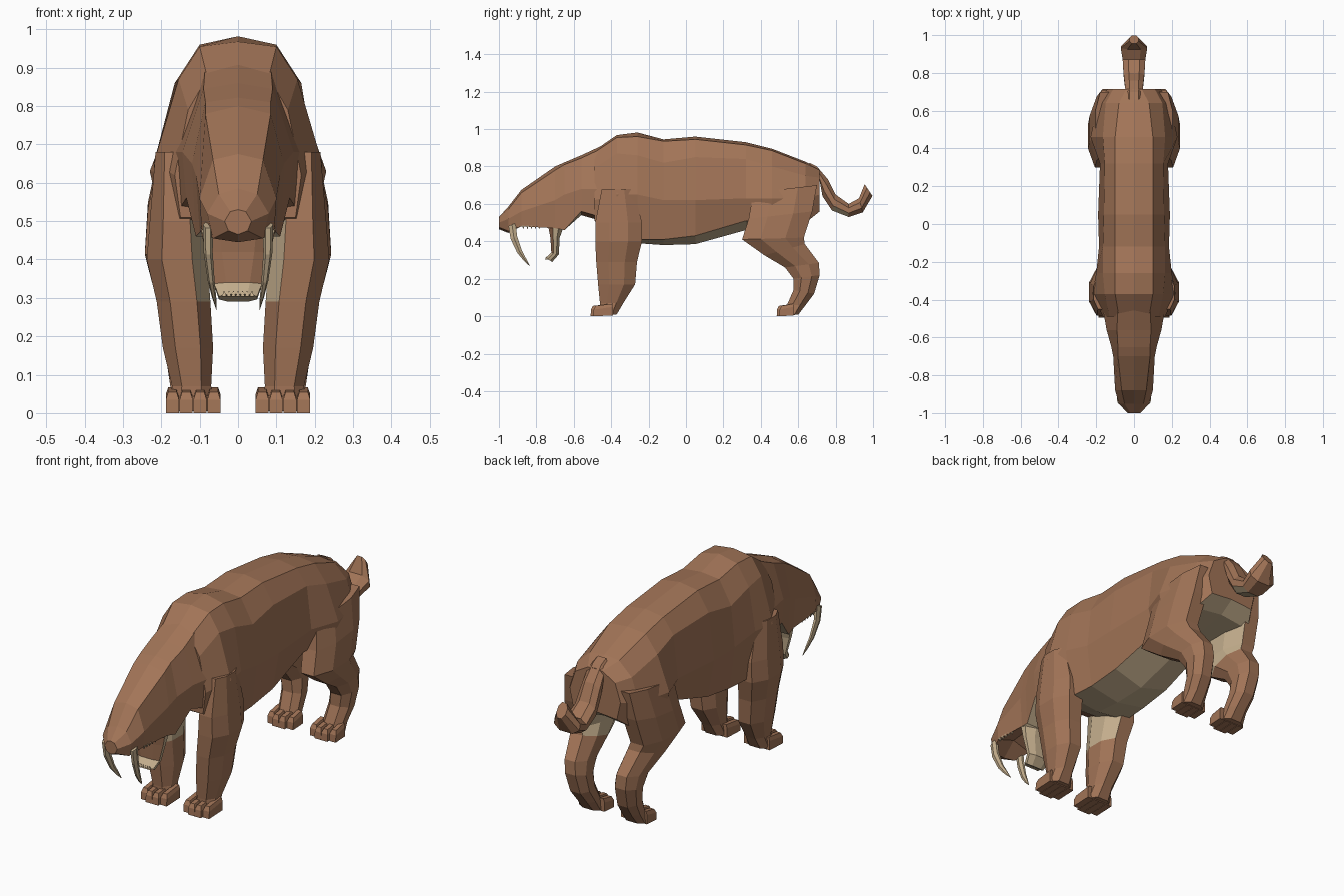
import bpy, bmesh, math
from mathutils import Vector

if "Cube" in bpy.data.objects:
    bpy.data.objects.remove(bpy.data.objects["Cube"])


def material(name, rgb):
    m = bpy.data.materials.new(name)
    m.diffuse_color = (*rgb, 1)
    m.use_nodes = True
    m.node_tree.nodes["Principled BSDF"].inputs["Base Color"].default_value = m.diffuse_color
    return m


FUR = material("brown fur", (0.36, 0.175, 0.095))
TAN = material("pale tan", (0.56, 0.43, 0.27))


def loft(name, rings, tan_rule=None):
    """Skin a list of equal-length point rings; tan_rule(face) picks the pale colour."""
    bm = bmesh.new()
    vs = [[bm.verts.new(p) for p in r] for r in rings]
    n = len(vs[0])
    for a, b in zip(vs, vs[1:]):
        for i in range(n):
            j = (i + 1) % n
            bm.faces.new((a[i], a[j], b[j], b[i]))
    bm.faces.new(vs[0])
    bm.faces.new(vs[-1])
    bmesh.ops.recalc_face_normals(bm, faces=bm.faces)
    bm.normal_update()
    for f in bm.faces:
        f.material_index = int(bool(tan_rule and tan_rule(f)))
    me = bpy.data.meshes.new(name)
    bm.to_mesh(me)
    bm.free()
    me.materials.append(FUR)
    me.materials.append(TAN)
    ob = bpy.data.objects.new(name, me)
    bpy.context.collection.objects.link(ob)
    return ob


def body_ring(y, top, *rest):
    """Symmetric ring: top centre, (x, z) side points, bottom centre."""
    side = list(zip(rest[0:-1:2], rest[1:-1:2]))
    return ([(0, y, top)] + [(x, y, z) for x, z in side] + [(0, y, rest[-1])]
            + [(-x, y, z) for x, z in reversed(side)])


OCT = [(.25, 0), (.75, 0), (1, .3), (1, .7), (.75, 1), (.25, 1), (0, .7), (0, .3)]


def limb_ring(front, back, x0, x1, s=1):
    """Eight-sided ring between a front and a back (y, z) point."""
    return [(s * (x0 + (x1 - x0) * u),
             front[0] + (back[0] - front[0]) * v,
             front[1] + (back[1] - front[1]) * v) for u, v in OCT]


# Torso: y, top z, four (x, z) side points, belly z
torso = [
    (-.49, .885, .08, .875, .13, .79, .165, .62, .15, .51, .51),
    (-.37, .968, .10, .955, .155, .87, .22, .65, .19, .45, .44),
    (-.26, .982, .10, .96, .165, .86, .20, .65, .17, .41, .39),
    (-.12, .945, .10, .935, .165, .82, .185, .62, .16, .41, .38),
    (.05, .96, .10, .945, .16, .85, .19, .62, .155, .43, .385),
    (.32, .93, .10, .915, .155, .84, .18, .63, .14, .51, .46),
    (.46, .895, .10, .885, .165, .80, .23, .63, .20, .50, .49),
    (.64, .825, .08, .815, .15, .75, .19, .63, .16, .50, .52),
    (.715, .785, .04, .78, .11, .74, .14, .65, .12, .56, .57),
]
loft("torso", [body_ring(*r) for r in torso],
     lambda f: f.normal.z < -.5 and f.calc_center_median().y > -.4)

# Head and neck: y, top z, three (x, z) side points, underside z
head = [
    (-1.0, .53, .02, .525, .035, .50, .025, .475, .465),
    (-.95, .585, .05, .57, .08, .52, .065, .455, .445),
    (-.88, .675, .065, .66, .10, .56, .095, .48, .51),
    (-.70, .80, .085, .78, .11, .62, .10, .47, .53),
    (-.65, .822, .085, .81, .12, .65, .11, .46, .46),
    (-.56, .86, .09, .845, .145, .68, .135, .56, .54),
    (-.42, .925, .085, .91, .17, .68, .16, .52, .50),
]
loft("head_and_neck", [body_ring(*r) for r in head],
     lambda f: f.normal.z < -.6 and -.68 < f.calc_center_median().y < -.55)

# Hanging lower jaw, brown on the inner (front) face
jaw = [((-.74, .50), (-.65, .49), .10), ((-.725, .42), (-.675, .42), .085),
       ((-.72, .34), (-.68, .33), .062), ((-.75, .31), (-.715, .29), .05)]
loft("lower_jaw", [limb_ring(f, b, -w, w) for f, b, w in jaw],
     lambda f: f.normal.y > -.75)

# Tail with an upturned tip, pale beneath its base
tail = [((.66, .82), (.69, .70), .045), ((.70, .80), (.715, .72), .045),
        ((.76, .73), (.73, .64), .05), ((.80, .65), (.78, .565), .055),
        ((.87, .60), (.87, .53), .06), ((.925, .63), (.945, .555), .07),
        ((.955, .705), (.997, .643), .025)]
loft("tail", [limb_ring(f, b, -w, w) for f, b, w in tail],
     lambda f: f.normal.z < -.6 and f.calc_center_median().y < .9)

# Legs: front (y, z), back (y, z), inner x, outer x
front_leg = [
    ((-.45, .68), (-.28, .68), .12, .215),
    ((-.485, .50), (-.235, .50), .09, .23),
    ((-.485, .40), (-.235, .40), .08, .238),
    ((-.48, .29), (-.262, .29), .072, .212),
    ((-.47, .17), (-.272, .17), .065, .196),
    ((-.46, .07), (-.335, .07), .07, .172),
    ((-.46, .005), (-.37, .01), .06, .18),
]
hind_leg = [
    ((.36, .66), (.70, .70), .10, .205),
    ((.335, .52), (.675, .56), .085, .235),
    ((.30, .41), (.63, .42), .10, .243),
    ((.42, .325), (.635, .385), .09, .225),
    ((.53, .26), (.71, .285), .085, .20),
    ((.575, .20), (.715, .22), .08, .195),
    ((.575, .14), (.685, .12), .075, .185),
    ((.54, .06), (.64, .06), .07, .175),
    ((.53, .005), (.60, .008), .065, .18),
]


def toe(name, s, x0, x1, y0, y1):
    """Wedge toe, lower at the front."""
    low = [(x0, y0, 0), (x1, y0, 0), (x1, y1, .004), (x0, y1, .004)]
    mid = [(x0, y0 + .002, .035), (x1, y0 + .002, .035), (x1, y1, .05), (x0, y1, .05)]
    i = .006
    top = [(x0 + i, y0 + .012, .055), (x1 - i, y0 + .012, .055),
           (x1 - i, y1, .067), (x0 + i, y1, .067)]
    loft(name, [[(s * x, y, z) for x, y, z in r] for r in (low, mid, top)])


for s, side in ((1, "right"), (-1, "left")):
    for part, rings, pale_z, paw_y in (("front", front_leg, .29, -.51),
                                       ("hind", hind_leg, .37, .485)):
        loft(f"{side}_{part}_leg", [limb_ring(*r, s) for r in rings],
             lambda f: f.normal.x * s < -.55 and f.calc_center_median().z > pale_z)
        # Four toes, the middle pair further forward
        for k in range(4):
            x = .046 + k * .036
            back = .0 if k in (1, 2) else .014
            toe(f"{side}_{part}_toe_{k + 1}", s, x, x + .034,
                paw_y + back, paw_y + (.12 if part == "front" else .09))

    # Curved sabre canine: y, z, x, radius
    path = [(-.93, .49, .078, .022), (-.92, .42, .078, .02), (-.89, .345, .07, .015),
            (-.86, .30, .062, .009), (-.835, .268, .056, .001)]
    rings = [[(s * (x + .6 * r * math.cos(a)), y + r * math.sin(a), z + .4 * r * math.sin(a))
              for a in (i * math.tau / 6 for i in range(6))] for y, z, x, r in path]
    loft(f"{side}_sabre_tooth", rings, lambda f: True)


def small_tooth(name, x, y, z, tip_z):
    r = .006
    base = [(x + r * dx, y + r * dy, z) for dx, dy in ((-1, -1), (1, -1), (1, 1), (-1, 1))]
    tip = [(x + .15 * (p[0] - x), y + .15 * (p[1] - y), tip_z) for p in base]
    loft(name, [base, tip], lambda f: True)


# Small teeth along the lower jaw tip and the upper mouth edges
for k in range(7):
    small_tooth(f"lower_tooth_{k + 1}", -.036 + k * .012, -.747, .303, .318)
for k in range(5):
    for s in (1, -1):
        small_tooth(f"upper_tooth_{k + 1}", s * .092, -.87 + k * .022, .485, .466)
